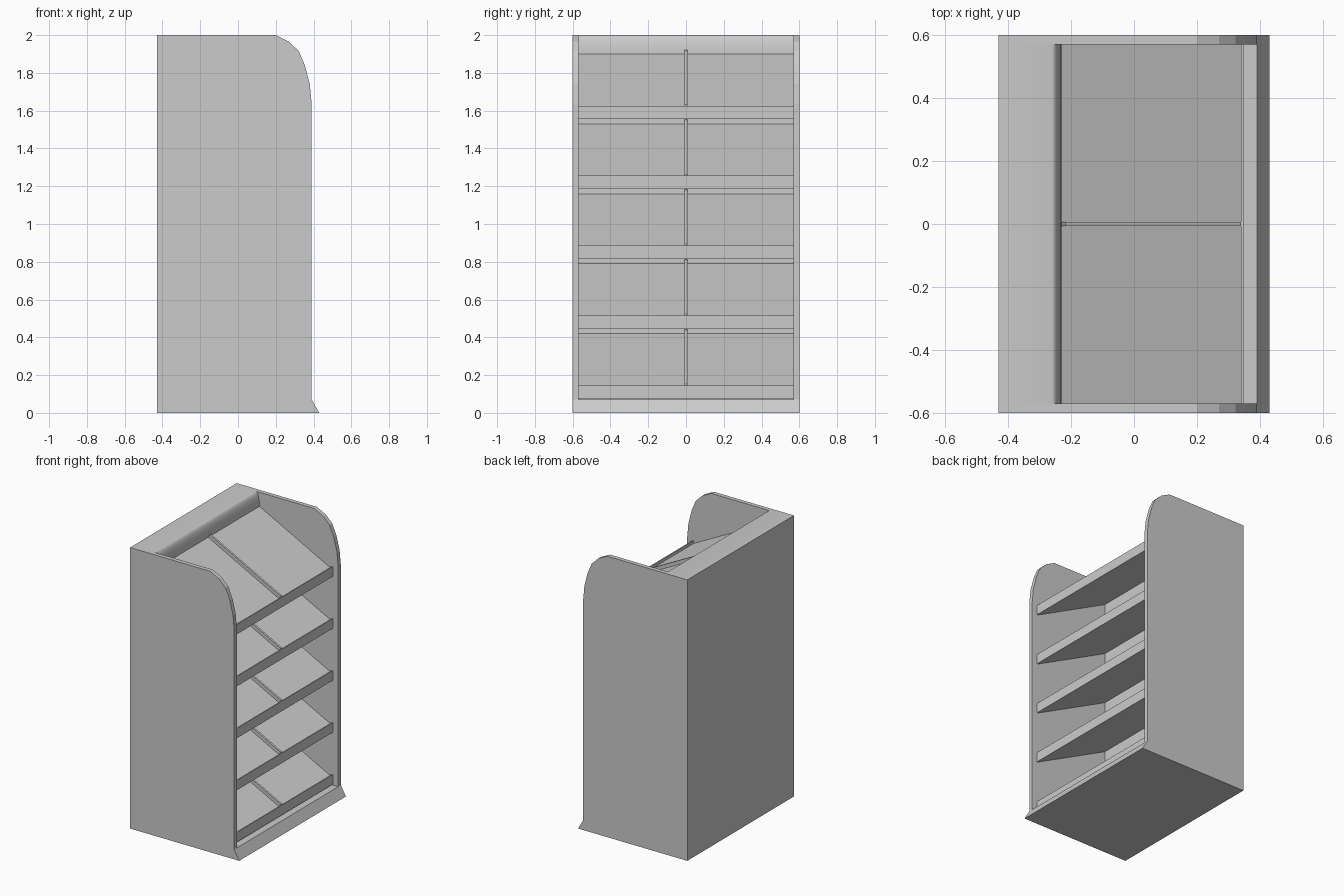
import bpy, bmesh, math

if "Cube" in bpy.data.objects:
    bpy.data.objects.remove(bpy.data.objects["Cube"])


def extrude_profile(name, pts, y0, y1):
    """Solid made by extruding an (x, z) profile from y0 to y1."""
    bm = bmesh.new()
    face = bm.faces.new([bm.verts.new((x, y0, z)) for x, z in pts])
    geo = bmesh.ops.extrude_face_region(bm, geom=[face])["geom"]
    moved = [g for g in geo if isinstance(g, bmesh.types.BMVert)]
    bmesh.ops.translate(bm, verts=moved, vec=(0, y1 - y0, 0))
    bmesh.ops.recalc_face_normals(bm, faces=bm.faces)
    mesh = bpy.data.meshes.new(name)
    bm.to_mesh(mesh)
    bm.free()
    ob = bpy.data.objects.new(name, mesh)
    bpy.context.collection.objects.link(ob)
    return ob


INNER = 0.57          # half width between the side panels
BACK, FRONT = -0.23, 0.34

# Side panels with rounded upper front corner
side = [(-0.43, 0.07), (0.39, 0.07), (0.39, 1.635), (0.38, 1.74), (0.354, 1.84),
        (0.322, 1.915), (0.27, 1.965), (0.2, 2.0), (-0.43, 2.0)]
extrude_profile("side_panel_left", side, -0.6, -INNER)
extrude_profile("side_panel_right", side, INNER, 0.6)

# Plinth with sloped kick edge
extrude_profile("base_plinth", [(-0.43, 0), (0.43, 0), (0.39, 0.07), (-0.43, 0.07)], -0.6, 0.6)

# Deep back body with bullnose header
nose = [(-0.26 + 0.03 * math.cos(a), 1.9 + 0.1 * math.sin(a))
        for a in (math.radians(90 * i / 8) for i in range(9))]
back = extrude_profile("back_body", [(-0.43, 0.07), (BACK, 0.07)] + nose + [(-0.43, 2.0)],
                       -INNER, INNER)
bpy.context.view_layer.objects.active = back
back.select_set(True)
bpy.ops.object.shade_smooth_by_angle(angle=math.radians(40))

# Five sloped shelves, each with a front lip and a low centre divider
for i in range(5):
    z = 0.076 + 0.37 * i
    n = i + 1
    extrude_profile(f"shelf_{n}", [(FRONT, z), (FRONT, z + 0.05), (BACK, z + 0.344),
                                   (BACK, z + 0.29)], -INNER, INNER)
    extrude_profile(f"shelf_lip_{n}", [(FRONT, z), (FRONT + 0.008, z), (FRONT + 0.008, z + 0.07),
                                       (FRONT, z + 0.07)], -INNER, INNER)
    extrude_profile(f"shelf_divider_{n}", [(FRONT, z + 0.045), (FRONT, z + 0.077),
                                           (BACK + 0.012, z + 0.366), (BACK, z + 0.34)],
                    -0.007, 0.007)
